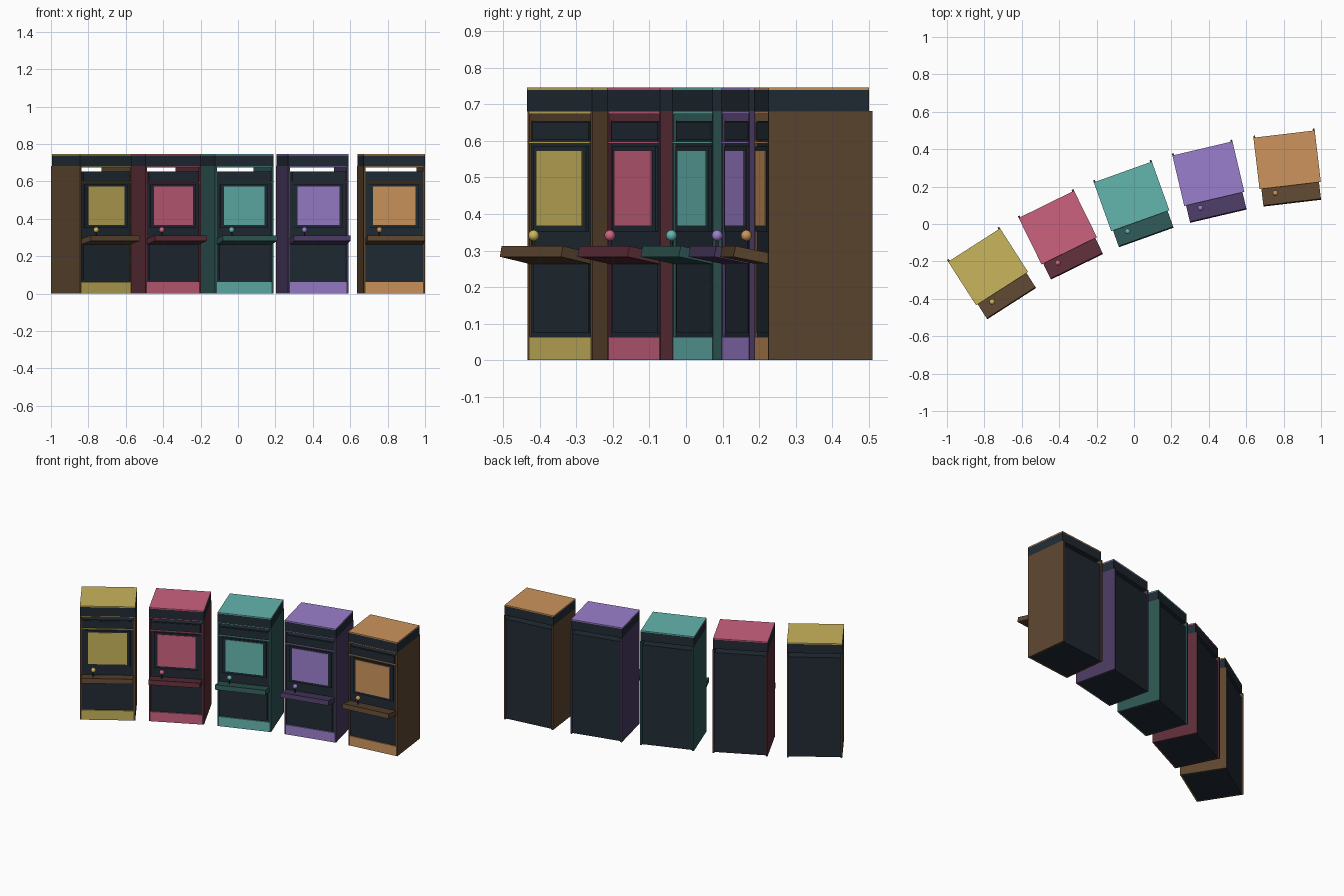
import bpy, bmesh, math
from mathutils import Matrix, Vector

if "Cube" in bpy.data.objects:
    bpy.data.objects.remove(bpy.data.objects["Cube"])


def material(name, rgb):
    m = bpy.data.materials.new(name)
    lin = [((c / 255 + 0.055) / 1.055) ** 2.4 for c in rgb]
    m.diffuse_color = (*lin, 1)
    m.use_nodes = True
    m.node_tree.nodes["Principled BSDF"].inputs["Base Color"].default_value = m.diffuse_color
    return m


navy = material("dark_navy", (33, 43, 52))
brown = material("dark_brown", (92, 69, 47))
SCHEMES = [  # accent, side panel colour
    ("yellow", material("yellow", (202, 181, 92)), brown),
    ("pink", material("pink", (204, 98, 128)), material("maroon", (92, 45, 56))),
    ("teal", material("teal", (100, 181, 174)), material("dark_teal", (45, 86, 83))),
    ("purple", material("purple", (155, 127, 205)), material("dark_purple", (74, 58, 97))),
    ("orange", material("orange", (204, 148, 92)), brown),
]

# Row of cabinets on an arc, all facing its centre
CENTRE = Vector((1.264, -3.419, 0))
RADIUS = 3.8
ANGLES = [32.65, 26.18, 19.7, 13.22, 6.75]


def finish(name, bm, mat, place):
    bm.transform(place)
    me = bpy.data.meshes.new(name)
    bm.to_mesh(me)
    bm.free()
    me.materials.append(mat)
    ob = bpy.data.objects.new(name, me)
    bpy.context.collection.objects.link(ob)
    return ob


def box(name, x, y, z, mat, place):
    """Box from (min, max) ranges in cabinet space."""
    bm = bmesh.new()
    bmesh.ops.create_cube(bm, size=1)
    for v in bm.verts:
        v.co = [r[0] + (c + 0.5) * (r[1] - r[0]) for r, c in zip((x, y, z), v.co)]
    return finish(name, bm, mat, place)


def sides(w):
    return (-w, w)


for (label, accent, dark), deg in zip(SCHEMES, ANGLES):
    a = math.radians(deg)
    pos = CENTRE + RADIUS * Vector((-math.sin(a), math.cos(a), 0))
    place = Matrix.Translation(pos) @ Matrix.Rotation(a, 4, "Z")

    def part(name, x, y, z, mat):
        return box(f"{label}_{name}", x, y, z, mat, place)

    # Main body and side panels
    part("body", sides(0.155), (-0.142, 0.127), (0.002, 0.654), navy)
    for side, s in (("left", -1), ("right", 1)):
        part(f"{side}_panel", sorted((s * 0.155, s * 0.165)), (-0.149, 0.137), (0, 0.682), dark)

    # Header and roof, with an open slot beneath
    part("header", sides(0.165), (-0.150, 0.127), (0.68, 0.739), navy)
    part("roof", sides(0.165), (-0.150, 0.127), (0.739, 0.746), accent)
    part("header_trim", sides(0.155), (-0.149, -0.141), (0.674, 0.68), accent)

    # Front: marquee, ledge, screen, door and kick plate
    part("marquee", sides(0.142), (-0.147, -0.142), (0.602, 0.65), navy)
    part("ledge", sides(0.155), (-0.152, -0.142), (0.592, 0.598), accent)
    part("bezel", sides(0.135), (-0.150, -0.142), (0.352, 0.585), navy)
    part("screen", sides(0.115), (-0.153, -0.149), (0.367, 0.574), accent)
    part("door", sides(0.140), (-0.146, -0.142), (0.075, 0.27), navy)
    part("kick_plate", sides(0.155), (-0.149, -0.142), (0, 0.063), accent)

    # Control shelf, tilted up toward the player
    tilt = Matrix.Translation((0, -0.142, 0.262)) @ Matrix.Rotation(math.radians(-11.5), 4, "X")
    box(f"{label}_control_shelf", sides(0.155), (-0.105, 0.0), (0, 0.03), dark, place @ tilt)

    # Joystick
    bm = bmesh.new()
    bmesh.ops.create_cone(bm, cap_ends=True, segments=12, radius1=0.004, radius2=0.004, depth=0.045)
    finish(f"{label}_stick", bm, navy, place @ Matrix.Translation((-0.083, -0.181, 0.315)))
    bm = bmesh.new()
    bmesh.ops.create_uvsphere(bm, u_segments=16, v_segments=10, radius=0.015)
    for f in bm.faces:
        f.smooth = True
    finish(f"{label}_knob", bm, accent, place @ Matrix.Translation((-0.083, -0.181, 0.341)))
